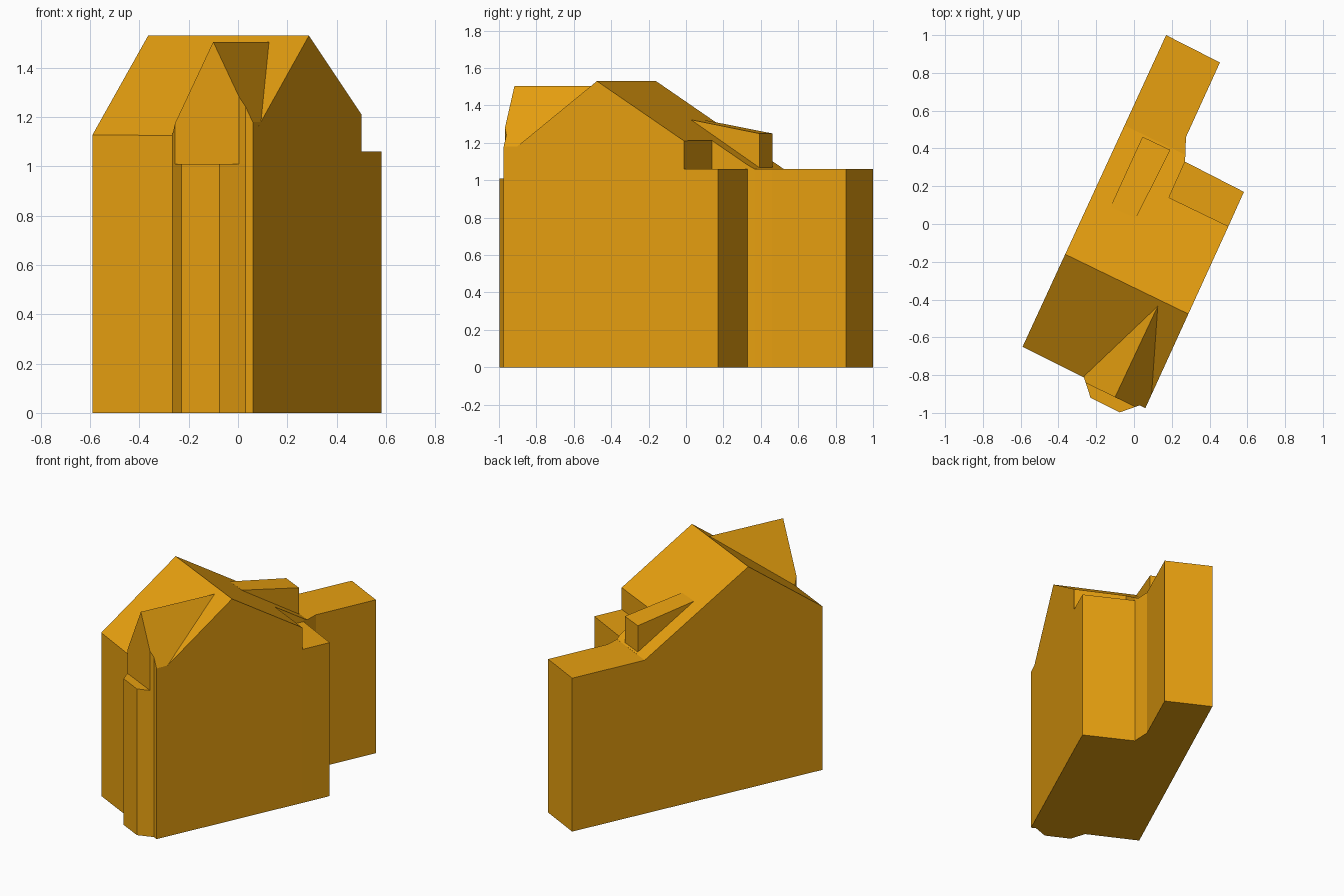
import bpy, bmesh
from mathutils import Vector

if "Cube" in bpy.data.objects:
    bpy.data.objects.remove(bpy.data.objects["Cube"])

mat = bpy.data.materials.new("orange")
mat.diffuse_color = (0.80, 0.35, 0.005, 1)
mat.use_nodes = True
mat.node_tree.nodes["Principled BSDF"].inputs["Base Color"].default_value = mat.diffuse_color


def solid(name, outline, z0, z1, planes=()):
    """Extrude an outline, then trim its top with sloped roof planes.
    Each plane is (point on it, downhill direction, slope)."""
    bm = bmesh.new()
    base = bm.faces.new([bm.verts.new((x, y, z0)) for x, y in outline])
    top = bmesh.ops.extrude_face_region(bm, geom=[base])["geom"]
    for v in top:
        if isinstance(v, bmesh.types.BMVert):
            v.co.z = z1
    if not base.is_valid or all(len(e.link_faces) < 2 for e in bm.edges):
        raise RuntimeError(name)
    for point, downhill, slope in planes:
        d = Vector(downhill).normalized() * slope
        bmesh.ops.bisect_plane(bm, geom=bm.verts[:] + bm.edges[:] + bm.faces[:], dist=1e-5,
                               plane_co=point, plane_no=(d.x, d.y, 1), clear_outer=True)
        bmesh.ops.holes_fill(bm, edges=[e for e in bm.edges if e.is_boundary])
    bmesh.ops.recalc_face_normals(bm, faces=bm.faces[:])
    mesh = bpy.data.meshes.new(name)
    bm.to_mesh(mesh)
    bm.free()
    mesh.materials.append(mat)
    bpy.context.collection.objects.link(bpy.data.objects.new(name, mesh))


BACK = (0.436, 0.9)       # downhill on the rear roof slope
FRONT = (-0.436, -0.9)    # downhill on the front roof slope
RIDGE = (-0.365, -0.16, 1.53)
FLAT = 1.06               # height of the flat-roofed parts

# Main house with its gable roof
solid("main_house",
      [(-0.59, -0.65), (0.06, -0.975), (0.5, -0.012), (0.185, 0.14),
       (0.27, 0.33), (0.272, 0.366), (-0.05, 0.522)],
      0, 2, [(RIDGE, FRONT, 0.746), (RIDGE, BACK, 0.625)])

# Flat-roofed rear wing and side annex
solid("rear_wing",
      [(-0.05, 0.522), (0.272, 0.366), (0.275, 0.46), (0.455, 0.855), (0.17, 1.0)], 0, FLAT)
solid("side_annex",
      [(0.5, -0.012), (0.582, 0.17), (0.27, 0.33), (0.185, 0.14)], 0, FLAT)

# Front bay
solid("front_bay",
      [(-0.265, -0.812), (-0.23, -0.92), (-0.075, -0.997), (0.03, -0.96)], 0, 1.01)

# Steep gabled dormer above the bay
peak = (-0.1, -0.916, 1.505)
solid("front_dormer",
      [(-0.265, -0.812), (-0.255, -0.842), (0.005, -0.968), (0.03, -0.96),
       (0.06, -0.975), (0.28, -0.492), (-0.04, -0.335)],
      1.01, 2, [(peak, (-0.905, 0.425), 1.92), (peak, (0.905, -0.425), 1.92)])

# Small shed dormer on the rear slope
solid("rear_dormer",
      [(-0.125, 0.09), (0.01, 0.03), (0.192, 0.392), (0.045, 0.462)],
      1.0, 2, [((0.045, 0.462, 1.25), BACK, 0.18)])
